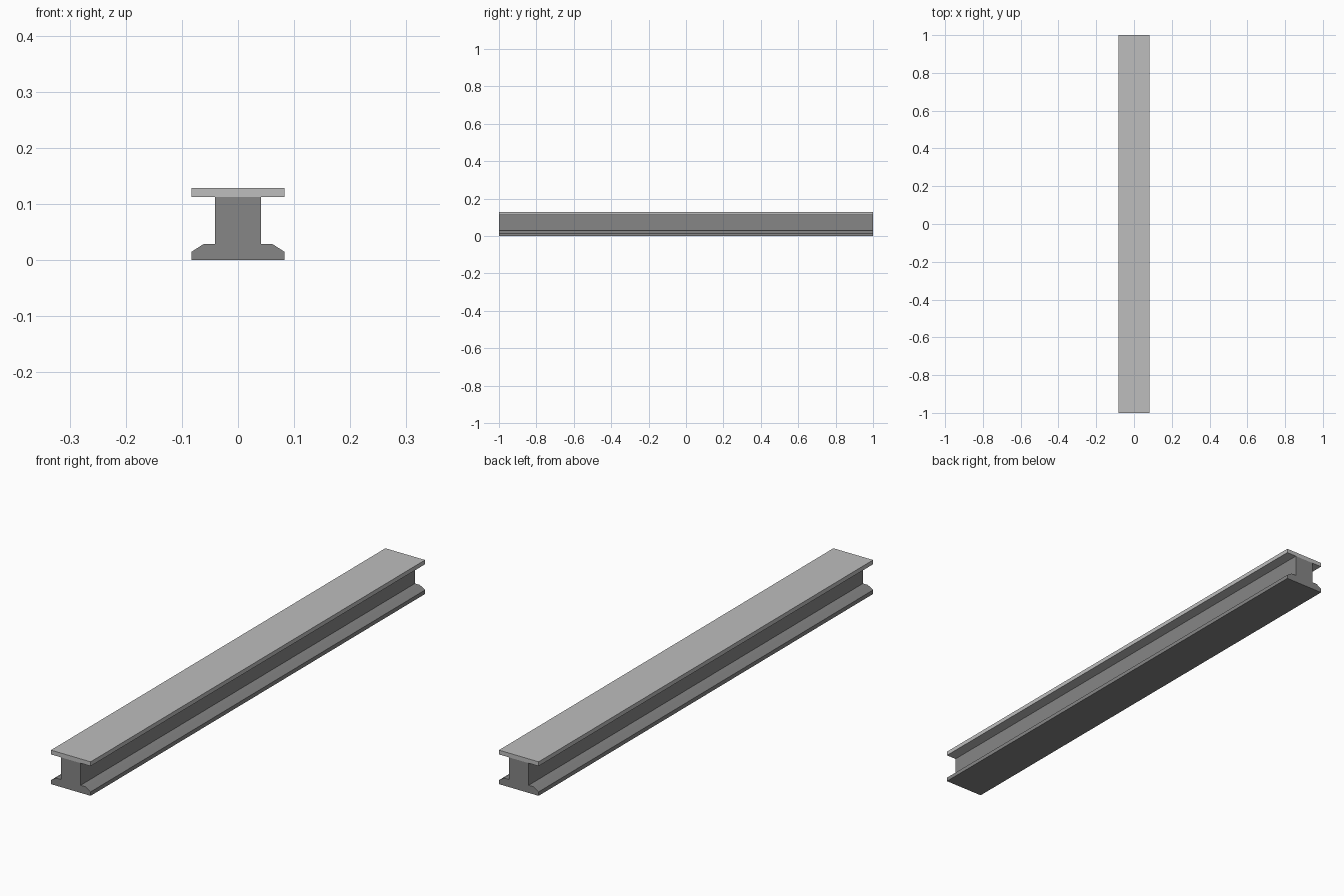
import bpy, bmesh

if "Cube" in bpy.data.objects:
    bpy.data.objects.remove(bpy.data.objects["Cube"])


def make_material(name, grey):
    mat = bpy.data.materials.new(name)
    mat.diffuse_color = (grey, grey, grey, 1.0)
    mat.use_nodes = True
    mat.node_tree.nodes["Principled BSDF"].inputs["Base Color"].default_value = mat.diffuse_color
    return mat


def extrude_profile(name, half_profile, mat, half_length=1.0):
    """Mirror a right-hand (x, z) outline across x = 0 and extrude it along y."""
    outline = half_profile + [(-x, z) for x, z in reversed(half_profile)]
    bm = bmesh.new()
    face = bm.faces.new([bm.verts.new((x, -half_length, z)) for x, z in outline])
    result = bmesh.ops.extrude_face_region(bm, geom=[face])
    verts = [v for v in result["geom"] if isinstance(v, bmesh.types.BMVert)]
    bmesh.ops.translate(bm, verts=verts, vec=(0, 2 * half_length, 0))
    bmesh.ops.recalc_face_normals(bm, faces=bm.faces)
    mesh = bpy.data.meshes.new(name)
    bm.to_mesh(mesh)
    bm.free()
    mesh.materials.append(mat)
    obj = bpy.data.objects.new(name, mesh)
    bpy.context.collection.objects.link(obj)
    return obj


light_grey = make_material("light grey", 0.515)
mid_grey = make_material("mid grey", 0.24)

# Web with chamfered foot
extrude_profile("web_and_foot", [(0.083, 0.0), (0.083, 0.015), (0.0615, 0.0286),
                                 (0.041, 0.0286), (0.041, 0.1125)], mid_grey)

# Flat top flange
extrude_profile("top_flange", [(0.083, 0.1125), (0.083, 0.1287)], light_grey)
